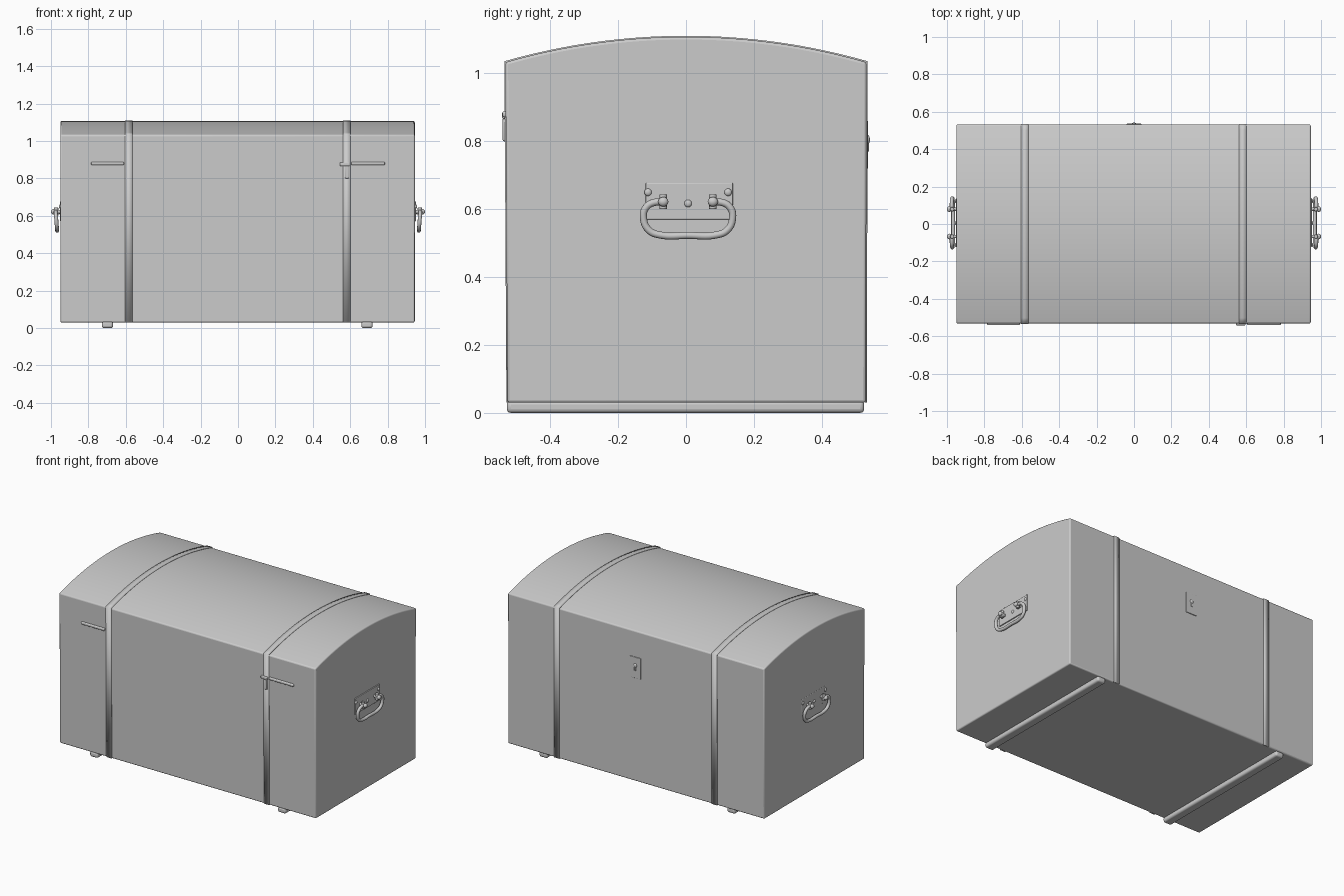
import bpy, bmesh, math
from mathutils import Vector

if "Cube" in bpy.data.objects:
    bpy.data.objects.remove(bpy.data.objects["Cube"])


def finish(ob, bevel=0.0, mirror=False, angle=35, segments=3):
    """Optional bevel and left/right mirror, then smooth shading."""
    bpy.ops.object.select_all(action='DESELECT')
    ob.select_set(True)
    bpy.context.view_layer.objects.active = ob
    bpy.ops.object.shade_smooth_by_angle(angle=math.radians(angle))
    if bevel:
        m = ob.modifiers.new("bevel", 'BEVEL')
        m.width, m.segments = bevel, segments
        m.limit_method, m.angle_limit = 'ANGLE', math.radians(40)
    if mirror:
        ob.modifiers.new("mirror", 'MIRROR')
    return ob


def mesh_object(name, bm):
    bmesh.ops.recalc_face_normals(bm, faces=bm.faces)
    me = bpy.data.meshes.new(name)
    bm.to_mesh(me)
    bm.free()
    ob = bpy.data.objects.new(name, me)
    bpy.context.collection.objects.link(ob)
    return ob


def box(name, lo, hi, bevel=0.0, mirror=False):
    bm = bmesh.new()
    bmesh.ops.create_cube(bm, size=1)
    for v in bm.verts:
        v.co = Vector([(a + b) / 2 + c * (b - a) for a, b, c in zip(lo, hi, v.co)])
    return finish(mesh_object(name, bm), bevel, mirror)


def rod(name, a, b, r, mirror=False, bevel=0.003):
    a, b = Vector(a), Vector(b)
    bm = bmesh.new()
    bmesh.ops.create_cone(bm, cap_ends=True, segments=20, radius1=r, radius2=r, depth=(b - a).length)
    q = Vector((0, 0, 1)).rotation_difference(b - a)
    for v in bm.verts:
        v.co = q @ v.co + (a + b) / 2
    return finish(mesh_object(name, bm), bevel, mirror)


def ball(name, pos, size, mirror=False):
    bm = bmesh.new()
    bmesh.ops.create_uvsphere(bm, u_segments=20, v_segments=12, radius=1)
    for v in bm.verts:
        v.co = Vector([p + s * c for p, s, c in zip(pos, size, v.co)])
    return finish(mesh_object(name, bm), 0, mirror, 60)


def chest_profile(off=0.0, n=32):
    """Cross-section (y, z): straight walls and a shallow arched lid."""
    half, spring, rise = 0.532 + off, 1.033 + off, 0.075
    rad = (half ** 2 + rise ** 2) / (2 * rise)
    top = math.asin(half / rad)
    pts = [(-0.526 - off, 0.03)]
    for i in range(n + 1):
        a = -top + 2 * top * i / n
        pts.append((rad * math.sin(a), spring + rise - rad + rad * math.cos(a)))
    return pts + [(0.53 + off, 0.03)]


def extrude_profile(name, pts, x0, x1, closed):
    bm = bmesh.new()
    a, b = [[bm.verts.new((x, y, z)) for y, z in pts] for x in (x0, x1)]
    for i in range(len(pts) if closed else len(pts) - 1):
        j = (i + 1) % len(pts)
        bm.faces.new((a[i], a[j], b[j], b[i]))
    if closed:
        bm.faces.new(a)
        bm.faces.new(b)
    return mesh_object(name, bm)


# Chest shell with arched lid
finish(extrude_profile("chest_body", chest_profile(), -0.95, 0.945, True), 0.008)

# Straps wrapped over front, lid and back
for side, x in (("left", -0.583), ("right", 0.582)):
    strap = extrude_profile("strap_" + side, chest_profile(0.003), x - 0.02, x + 0.02, False)
    bm = bmesh.new()
    bm.from_mesh(strap.data)
    if sum(f.normal.z for f in bm.faces) < 0:
        bmesh.ops.reverse_faces(bm, faces=bm.faces)
    bm.to_mesh(strap.data)
    bm.free()
    m = strap.modifiers.new("thickness", 'SOLIDIFY')
    m.thickness, m.offset = 0.006, -1
    finish(strap)

# Wooden runners under the floor
for side, x in (("left", -0.698), ("right", 0.69)):
    box("runner_" + side, (x - 0.03, -0.528, 0), (x + 0.03, 0.525, 0.036), 0.012)

# Hinge bars on the front, and the hanging hasp beside the right one
for side, x0, x1 in (("left", -0.785, -0.61), ("right", 0.605, 0.785)):
    box("hinge_bar_" + side, (x0, -0.541, 0.871), (x1, -0.525, 0.889), 0.006)
box("hasp_top", (0.545, -0.542, 0.866), (0.597, -0.525, 0.886), 0.005)
box("hasp_tongue", (0.572, -0.54, 0.80), (0.592, -0.525, 0.87), 0.005)

# Lock plate and keyhole cover on the back
box("lock_plate", (-0.04, 0.525, 0.72), (0.04, 0.536, 0.86), 0.002)
ball("keyhole_boss", (0, 0.535, 0.805), (0.012, 0.007, 0.014))
box("keyhole_cover", (-0.006, 0.53, 0.77), (0.006, 0.539, 0.80), 0.002)

# Handle back plates and rivets, mirrored to both ends
CY = 0.006
box("handle_plate", (0.94, CY - 0.125, 0.57), (0.951, CY + 0.132, 0.678), 0.003, True)
for i, (dy, z) in enumerate(((-0.118, 0.65), (0.118, 0.65), (0, 0.617))):
    ball(f"handle_rivet_{i}", (0.951, CY + dy, z), (0.007, 0.011, 0.011), True)

# Handle posts with eyes
for side, s in (("front", -1), ("rear", 1)):
    y = CY + s * 0.073
    rod("handle_post_" + side, (0.945, y, 0.622), (0.998, y, 0.622), 0.009, True)
    rod("handle_eye_" + side, (0.972, y, 0.600), (0.972, y, 0.645), 0.011, True)
    ball("handle_knob_" + side, (0.988, y, 0.622), (0.012, 0.015, 0.014), True)

# Drop handle: swept D-shaped bail
half = [(0.062, 0.617), (0.095, 0.621), (0.124, 0.605), (0.131, 0.572), (0.115, 0.538), (0.082, 0.524)]
path = half + [(0, 0.523)] + [(-y, z) for y, z in reversed(half)]
cu = bpy.data.curves.new("drop_handle", 'CURVE')
cu.dimensions, cu.bevel_depth, cu.bevel_resolution = '3D', 0.0105, 4
cu.use_fill_caps = True
sp = cu.splines.new('BEZIER')
sp.resolution_u = 8
sp.bezier_points.add(len(path) - 1)
for p, (y, z) in zip(sp.bezier_points, path):
    p.co = (0.967 + (z - 0.523) * 0.08, CY + y, z)
    p.handle_left_type = p.handle_right_type = 'AUTO'
bail = bpy.data.objects.new("drop_handle", cu)
bpy.context.collection.objects.link(bail)
bpy.ops.object.select_all(action='DESELECT')
bail.select_set(True)
bpy.context.view_layer.objects.active = bail
bpy.ops.object.convert(target='MESH')
finish(bpy.context.view_layer.objects.active, 0, True, 50)
